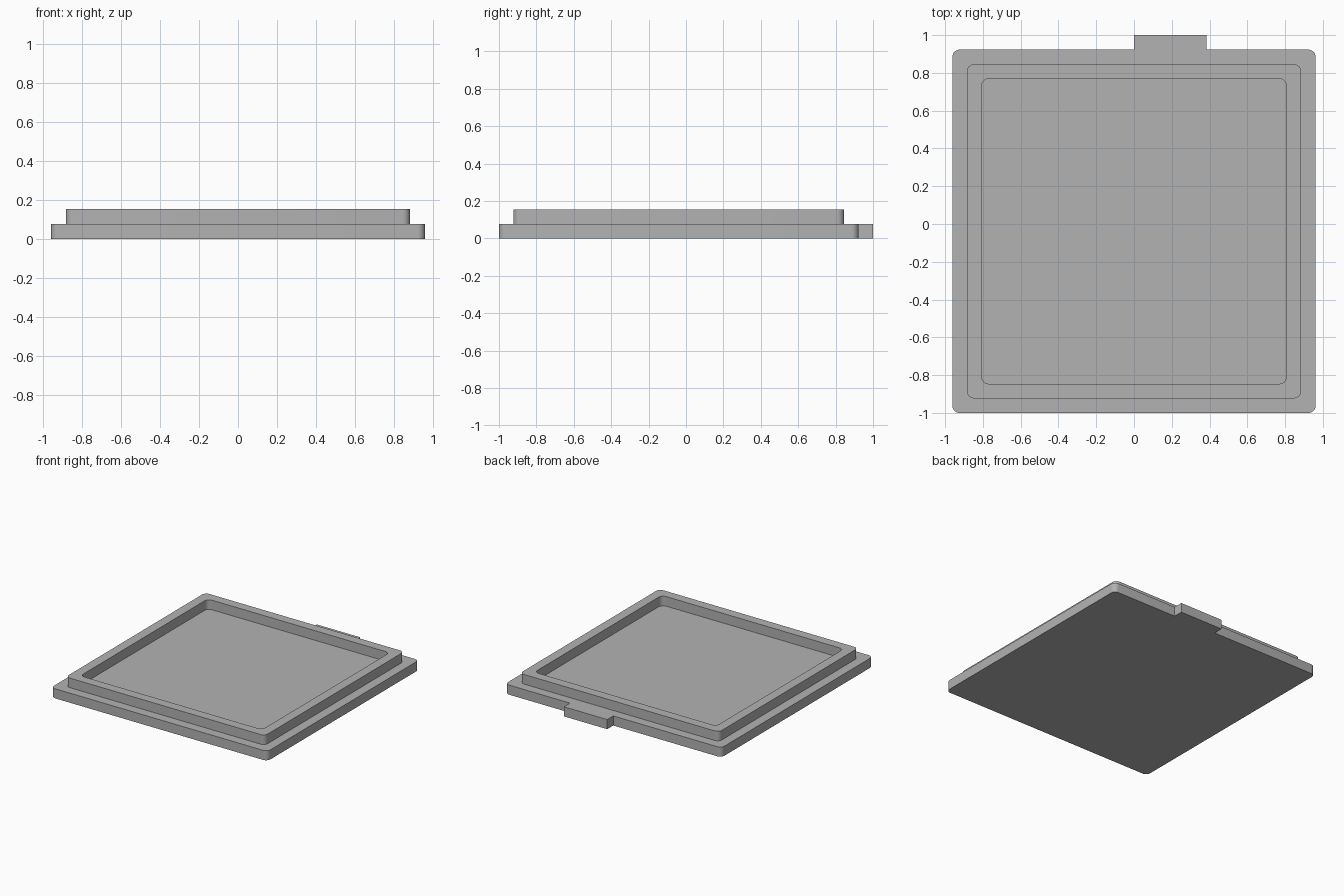
import bpy, bmesh
from math import sin, cos, pi

if "Cube" in bpy.data.objects:
    bpy.data.objects.remove(bpy.data.objects["Cube"], do_unlink=True)

STEP = 0.077          # height of each layer, also the width of each ledge
RADIUS = 0.0385       # corner radius
HALF = 0.9615         # half the width of the base plate
MID_Y = -0.0385       # centre of the plate, behind which the tab sticks out

grey = bpy.data.materials.new("Mid grey")
grey.use_nodes = True
colour = (0.448, 0.448, 0.448, 1)
grey.diffuse_color = colour
grey.node_tree.nodes["Principled BSDF"].inputs["Base Color"].default_value = colour


def rounded_square(half, steps=8):
    """Counter-clockwise outline, starting at the back left corner."""
    points = []
    inner = half - RADIUS
    for corner, (sx, sy) in enumerate([(1, 1), (-1, 1), (-1, -1), (1, -1)]):
        for i in range(steps + 1):
            a = (corner + i / steps) * pi / 2
            points.append((sx * inner + RADIUS * cos(a),
                           MID_Y + sy * inner + RADIUS * sin(a)))
    return points


def ring_of_verts(bm, outline, z):
    return [bm.verts.new((x, y, z)) for x, y in outline]


def strip(bm, a, b):
    """Quads joining two closed loops of equal length."""
    n = len(a)
    for i in range(n):
        j = (i + 1) % n
        bm.faces.new((a[i], a[j], b[j], b[i]))


def finish(bm, name):
    bmesh.ops.recalc_face_normals(bm, faces=bm.faces)
    mesh = bpy.data.meshes.new(name)
    bm.to_mesh(mesh)
    bm.free()
    mesh.materials.append(grey)
    obj = bpy.data.objects.new(name, mesh)
    bpy.context.collection.objects.link(obj)
    bpy.ops.object.select_all(action='DESELECT')
    obj.select_set(True)
    bpy.context.view_layer.objects.active = obj
    bpy.ops.object.shade_smooth_by_angle(angle=pi / 6)


# Base plate with the square tab on its back edge
outline = rounded_square(HALF)
back = MID_Y + HALF
tab = [(0.385, back), (0.385, 1), (0, 1), (0, back)]
outline[9:9] = tab
bm = bmesh.new()
low = ring_of_verts(bm, outline, 0)
high = ring_of_verts(bm, outline, STEP)
strip(bm, low, high)
bm.faces.new(low)
bm.faces.new(high)
finish(bm, "base_plate")

# Raised rim around the recessed floor
outer, inner = rounded_square(HALF - STEP), rounded_square(HALF - 2 * STEP)
bm = bmesh.new()
loops = [ring_of_verts(bm, o, z) for o, z in
         [(outer, STEP), (outer, 2 * STEP), (inner, 2 * STEP), (inner, STEP)]]
for i in range(4):
    strip(bm, loops[i], loops[(i + 1) % 4])
finish(bm, "raised_rim")
